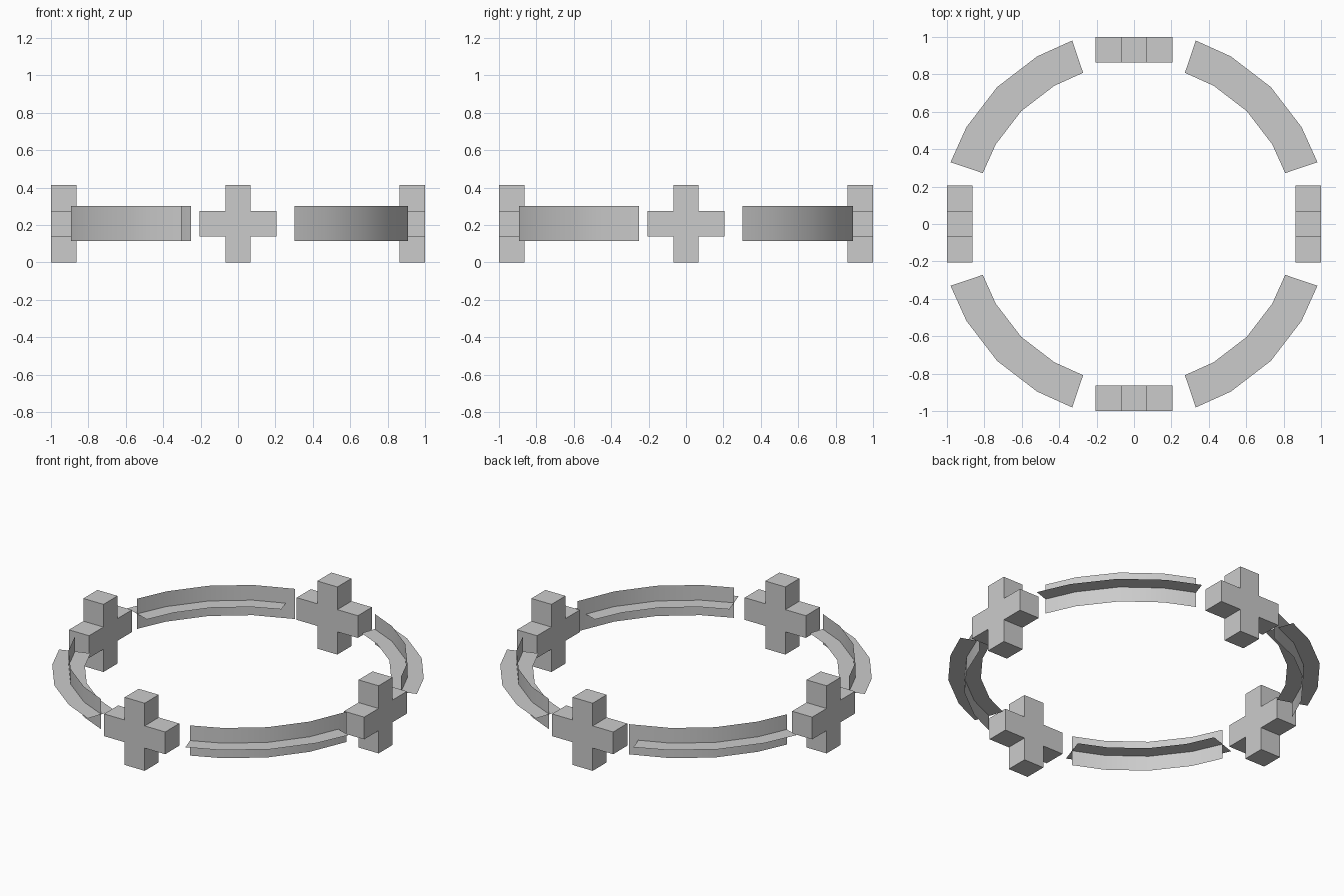
import bpy, bmesh
from math import radians, cos, sin, pi
from mathutils import Matrix

cube = bpy.data.objects.get("Cube")
if cube:
    bpy.data.objects.remove(cube, do_unlink=True)

grey = bpy.data.materials.new("light_grey")
grey.use_nodes = True
colour = (0.6, 0.6, 0.6, 1)
grey.diffuse_color = colour
grey.node_tree.nodes["Principled BSDF"].inputs["Base Color"].default_value = colour

MID = 0.207           # height of the ring's centre plane
ARM, HALF = 0.207, 0.068   # cross arm length and half width


def finish(name, bm, smooth=False):
    for f in bm.faces:
        f.smooth = smooth
    mesh = bpy.data.meshes.new(name)
    bm.to_mesh(mesh)
    bm.free()
    mesh.materials.append(grey)
    obj = bpy.data.objects.new(name, mesh)
    bpy.context.scene.collection.objects.link(obj)


def cross(name, turn):
    """Plus-shaped outline extruded towards the ring's centre."""
    bm = bmesh.new()
    outline = []
    for k in range(4):
        c, s = round(cos(k * pi / 2)), round(sin(k * pi / 2))
        for u, v in ((ARM, -HALF), (ARM, HALF), (HALF, HALF)):
            outline.append((u * c - v * s, -1, MID + u * s + v * c))
    face = bm.faces.new([bm.verts.new(p) for p in outline])
    ext = bmesh.ops.extrude_face_region(bm, geom=[face])
    back = [g for g in ext["geom"] if isinstance(g, bmesh.types.BMVert)]
    bmesh.ops.translate(bm, verts=back, vec=(0, 0.136, 0))
    bmesh.ops.recalc_face_normals(bm, faces=bm.faces)
    bm.transform(Matrix.Rotation(turn, 4, "Z"))
    finish(name, bm)


def arc_sheet(name, angles, edge_a, edge_b, turn, smooth):
    """Thin strip swept through the angles; edges are (radius, height)."""
    bm = bmesh.new()
    rows = []
    for a in angles:
        a = radians(a) + turn
        rows.append([bm.verts.new((r * cos(a), r * sin(a), z)) for r, z in (edge_a, edge_b)])
    for p, q in zip(rows, rows[1:]):
        bm.faces.new((p[0], q[0], q[1], p[1]))
    finish(name, bm, smooth)


# Four crosses around the ring
for i, side in enumerate(("front", "left", "back", "right")):
    cross(side + "_cross", i * pi / 2)

# Four curved rails, each an upright sheet through a flat one
base = [18.6, 30, 45, 60, 71.4]
for i, side in enumerate(("back_left", "back_right", "front_right", "front_left")):
    turn = i * pi / 2
    upright = base[:]
    if side == "back_right":
        upright[0] = 15.4      # longer towards the back cross
    elif side == "front_left":
        upright[-1] = 74.6     # longer towards the left cross
    arc_sheet(side + "_upright_rail", upright, (0.943, 0.115), (0.943, 0.3), turn, True)
    arc_sheet(side + "_flat_rail", base, (1.035, MID), (0.853, MID), turn, False)
